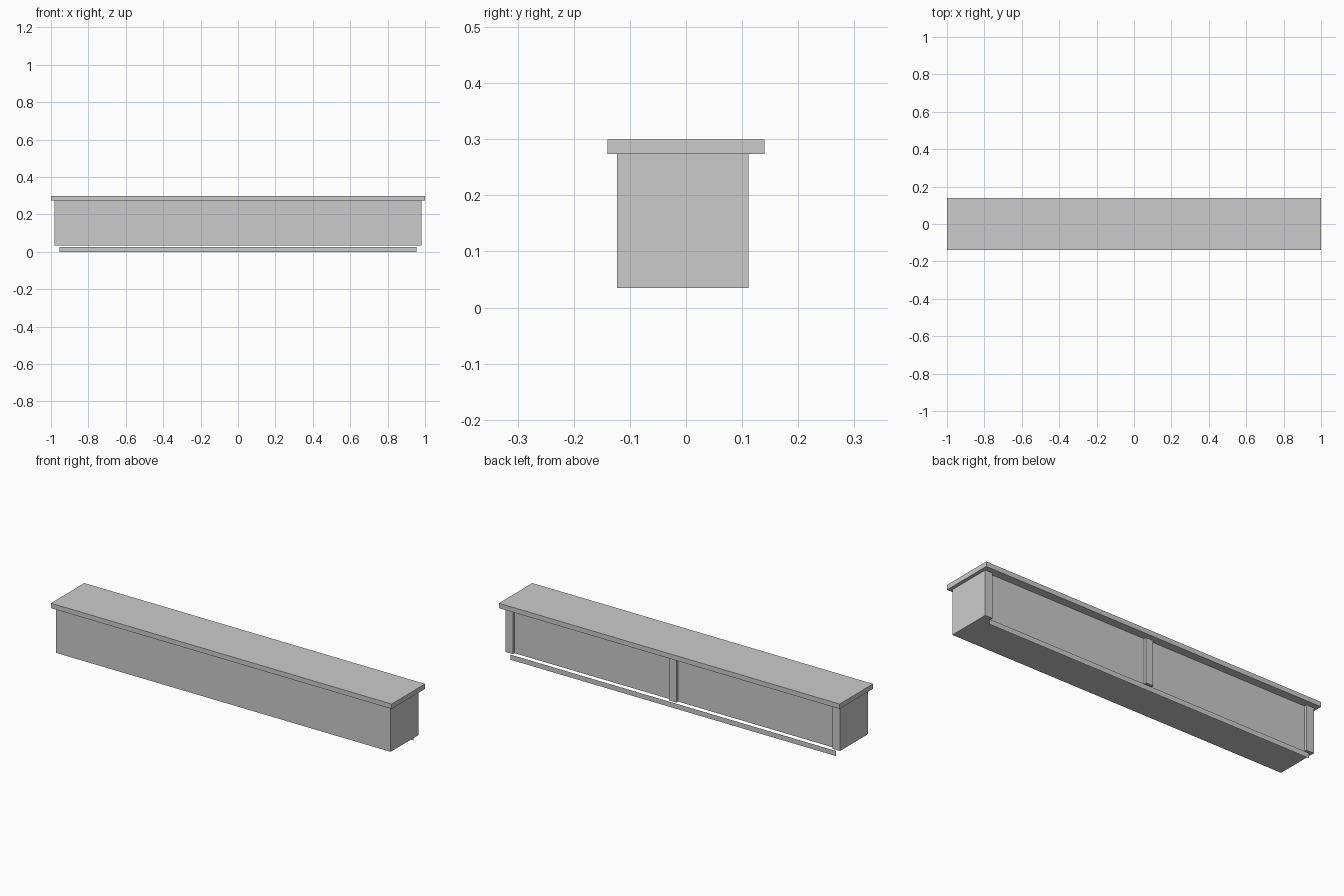
import bpy, bmesh

if "Cube" in bpy.data.objects:
    bpy.data.objects.remove(bpy.data.objects["Cube"])


def extrude_profile(name, points, z0, z1):
    """Closed prism from a plan-view outline."""
    bm = bmesh.new()
    face = bm.faces.new([bm.verts.new((x, y, z0)) for x, y in points])
    ext = bmesh.ops.extrude_face_region(bm, geom=[face])
    top = [v for v in ext["geom"] if isinstance(v, bmesh.types.BMVert)]
    bmesh.ops.translate(bm, verts=top, vec=(0, 0, z1 - z0))
    bmesh.ops.recalc_face_normals(bm, faces=bm.faces)
    return add_object(name, bm)


def add_object(name, bm):
    mesh = bpy.data.meshes.new(name)
    bm.to_mesh(mesh)
    bm.free()
    obj = bpy.data.objects.new(name, mesh)
    bpy.context.collection.objects.link(obj)
    return obj


FRONT, BACK, PANEL = -0.123, 0.111, 0.097
HALF, END_POST, MID_POST = 0.982, 0.044, 0.021

# counter body: flat front, two shallow recessed panels between three back posts
right_half = [(HALF, FRONT), (HALF, BACK), (HALF - END_POST, BACK),
              (HALF - END_POST, PANEL), (MID_POST, PANEL), (MID_POST, BACK)]
outline = right_half + [(-x, y) for x, y in reversed(right_half)]
extrude_profile("counter_body", outline, 0.035, 0.275)

# overhanging top slab
extrude_profile("top_slab", [(-1, -0.14), (1, -0.14), (1, 0.14), (-1, 0.14)], 0.274, 0.30)

# paper-thin kick strip under the back edge, a single sheet facing back
bm = bmesh.new()
bm.faces.new([bm.verts.new((x, 0.108, z)) for x, z in
              [(0.955, 0), (-0.955, 0), (-0.955, 0.027), (0.955, 0.027)]])
add_object("kick_strip", bm)
